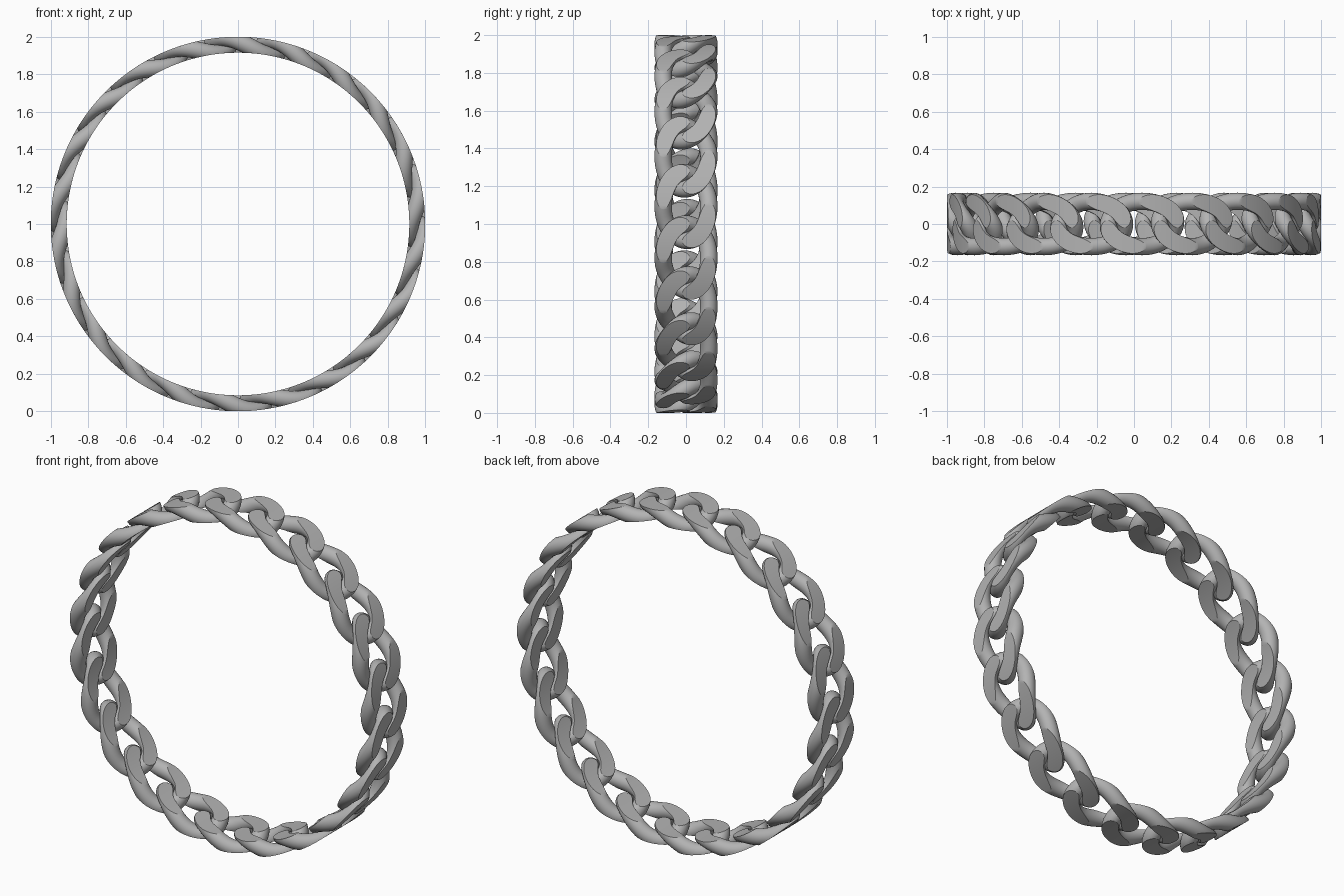
import bpy, bmesh, math
from mathutils import Vector

cube = bpy.data.objects.get("Cube")
if cube:
    bpy.data.objects.remove(cube)

LINKS = 22
OUTER, INNER = 1.0, 0.915          # filed outside and inside of the chain
MID = (OUTER + INNER) / 2
HALF_THICK = (OUTER - INNER) / 2
HALF_LEN, HALF_WIDTH = 0.18, 0.121
TWIST, WIRE = 0.041, 0.046
STEPS, SIDES = 56, 24
PHASE = math.radians(2.6)

metal = bpy.data.materials.new("grey_metal")
metal.use_nodes = True
colour = (0.45, 0.45, 0.45, 1)
metal.diffuse_color = colour
metal.node_tree.nodes["Principled BSDF"].inputs["Base Color"].default_value = colour


def link_path(t):
    """Twisted oval: along the chain, across it, and outward."""
    return Vector((HALF_LEN * math.cos(t), HALF_WIDTH * math.sin(t),
                   TWIST * math.sin(2 * t)))


def file_and_bend(p):
    """Press a point onto the filed faces and bend it around the ring."""
    r = MID + min(max(p.z, -HALF_THICK), HALF_THICK)
    a = p.x / MID
    return Vector((r * math.sin(a), p.y, r * math.cos(a)))


# One curb link, swept as a round wire
bm = bmesh.new()
rings = []
for i in range(STEPS):
    t = math.tau * i / STEPS
    centre = link_path(t)
    tangent = (link_path(t + 0.01) - link_path(t - 0.01)).normalized()
    side = tangent.cross(Vector((0, 0, 1))).normalized()
    up = side.cross(tangent)
    ring = []
    for j in range(SIDES):
        s = math.tau * j / SIDES
        offset = (side * math.cos(s) + up * math.sin(s)) * WIRE
        ring.append(bm.verts.new(centre + offset))
    rings.append(ring)
for i, ring in enumerate(rings):
    following = rings[(i + 1) % STEPS]
    for j in range(SIDES):
        k = (j + 1) % SIDES
        bm.faces.new((ring[j], following[j], following[k], ring[k]))
bmesh.ops.recalc_face_normals(bm, faces=bm.faces[:])

# Crisp borders for the filed flats, then bend the link
for level in (-HALF_THICK, HALF_THICK):
    bmesh.ops.bisect_plane(bm, geom=bm.verts[:] + bm.edges[:] + bm.faces[:],
                           plane_co=(0, 0, level), plane_no=(0, 0, 1))
for v in bm.verts:
    v.co = file_and_bend(v.co)
mesh = bpy.data.meshes.new("chain_link")
bm.to_mesh(mesh)
bm.free()
mesh.materials.append(metal)

# Repeat the link around the bracelet
bpy.ops.object.select_all(action="DESELECT")
for n in range(LINKS):
    link = bpy.data.objects.new(f"chain_link_{n + 1}", mesh)
    bpy.context.collection.objects.link(link)
    link.location.z = 1
    link.rotation_euler.y = PHASE + math.tau * n / LINKS
    if n == 0:
        link.select_set(True)
        bpy.context.view_layer.objects.active = link
bpy.ops.object.shade_smooth_by_angle(angle=math.radians(30))
